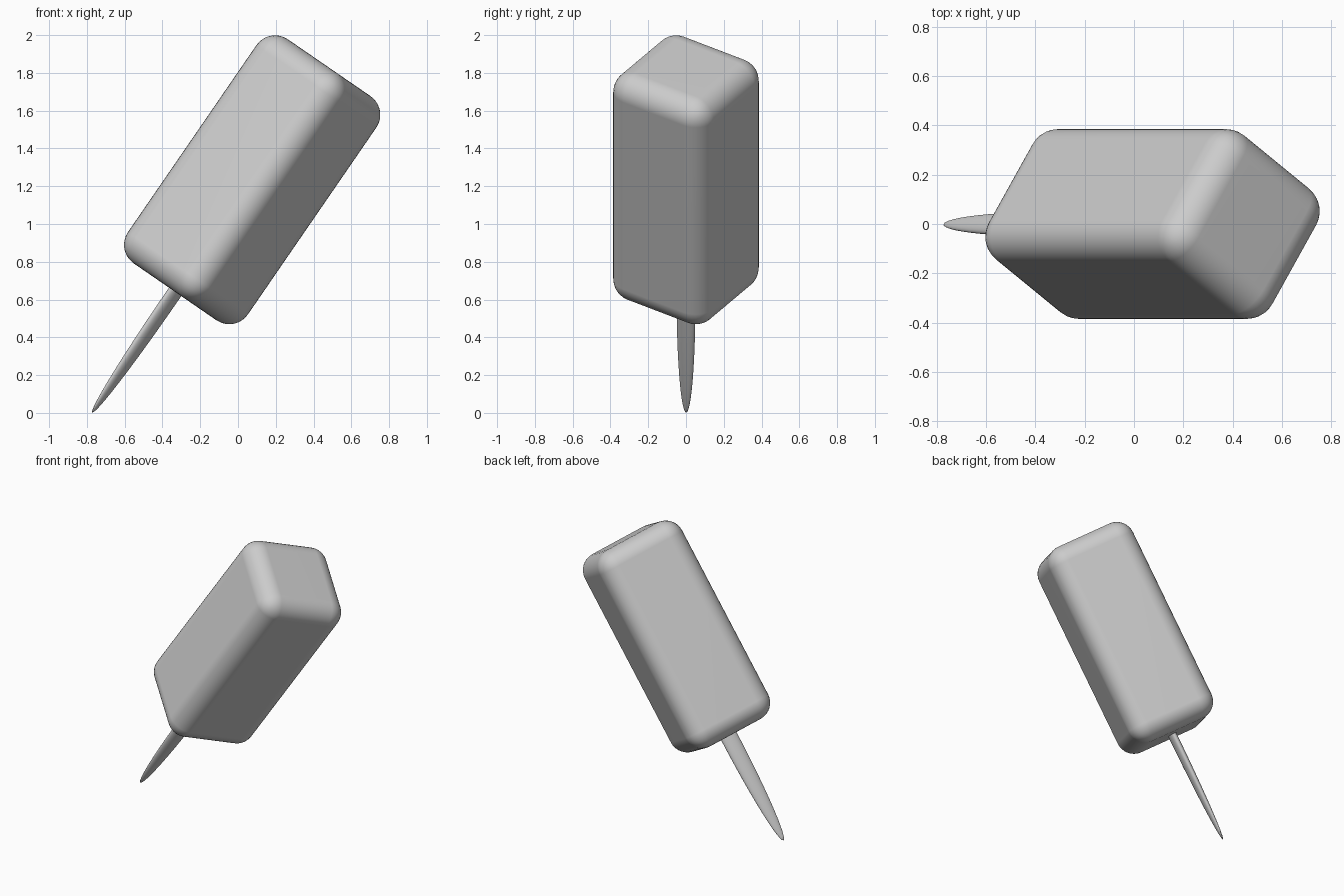
import bpy
import math
from mathutils import Matrix, Vector

if "Cube" in bpy.data.objects:
    bpy.data.objects.remove(bpy.data.objects["Cube"])

# Shared tilt: lean towards +x, then twist about the long axis
TILT = Matrix.Rotation(math.radians(34.5), 4, 'Y') @ Matrix.Rotation(math.radians(-34), 4, 'Z')
AXIS = TILT.to_3x3() @ Vector((0, 0, 1))
CENTRE = Vector((0.075, 0.0, 1.234))


def place(obj, name, offset, size):
    """Name a part, scale its mesh and set it along the tilted axis."""
    obj.name = name
    obj.data.transform(Matrix.Diagonal((*size, 1)))
    obj.matrix_world = Matrix.Translation(CENTRE + AXIS * offset) @ TILT
    return obj


# Rounded square block
bpy.ops.mesh.primitive_cube_add(size=1)
block = place(bpy.context.object, "block", 0, (0.622, 0.622, 1.44))
bevel = block.modifiers.new("rounding", 'BEVEL')
bevel.width = 0.12
bevel.segments = 8
bpy.ops.object.shade_smooth()
block.modifiers.new("normals", 'WEIGHTED_NORMAL')

# Flattened spindle-shaped stick, half buried in the block
bpy.ops.mesh.primitive_uv_sphere_add(segments=32, ring_count=24, radius=1)
place(bpy.context.object, "stick", -0.74, (0.027, 0.058, 0.755))
bpy.ops.object.shade_smooth()
